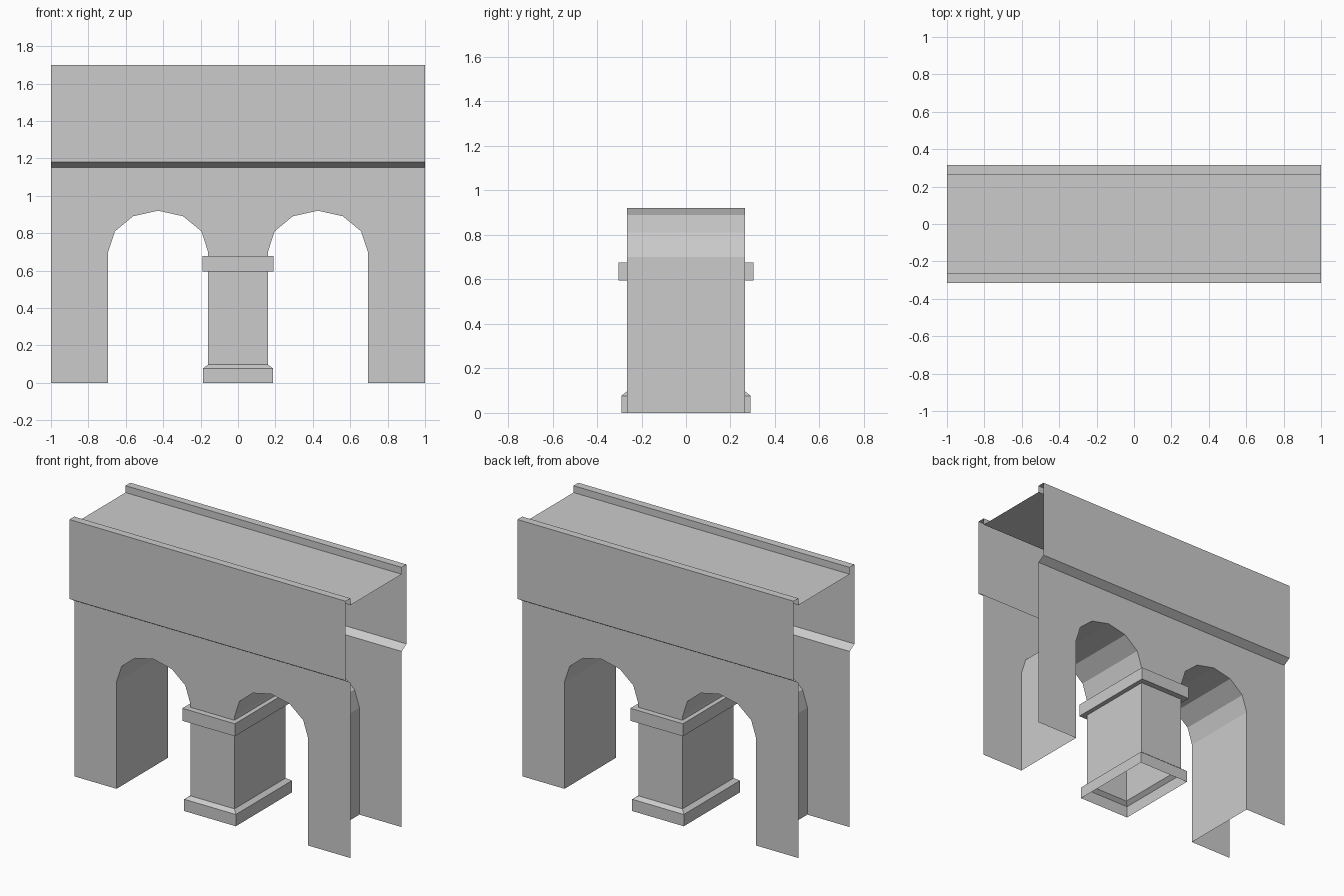
import bpy
from math import cos, sin, pi
from mathutils import Vector

cube = bpy.data.objects.get("Cube")
if cube:
    bpy.data.objects.remove(cube, do_unlink=True)

stone = bpy.data.materials.new("grey_stone")
stone.use_nodes = True
GREY = (0.6, 0.6, 0.6, 1)
stone.diffuse_color = GREY
stone.node_tree.nodes["Principled BSDF"].inputs["Base Color"].default_value = GREY

LENGTH = 1.0        # half length
DEPTH = 0.265       # half depth of the lower walls
OUTER = 0.315       # half depth of the upper walls
WALL_TOP = 1.15
TOP = 1.70
DECK = 1.655
SHAFT_FOOT = 0.097  # underside of the pier shaft
ARCH_X, ARCH_RX, ARCH_RZ, SPRING = 0.427, 0.267, 0.22, 0.70


def add_mesh(name, verts, faces):
    mesh = bpy.data.meshes.new(name)
    mesh.from_pydata([tuple(v) for v in verts], [], faces)
    mesh.materials.append(stone)
    mesh.update()
    obj = bpy.data.objects.new(name, mesh)
    bpy.context.collection.objects.link(obj)
    return obj


def sweep(name, path, vector):
    """Open sheet made by moving a path along a vector."""
    n = len(path)
    verts = [Vector(p) for p in path] + [Vector(p) + Vector(vector) for p in path]
    faces = [(i, i + n, i + n + 1, i + 1) for i in range(n - 1)]
    return add_mesh(name, verts, faces)


def moulding(name, rings):
    """Rectangular band: each ring is (half width, half depth, height)."""
    corners = [(-1, -1), (1, -1), (1, 1), (-1, 1)]
    verts = [(sx * w, sy * d, z) for w, d, z in rings for sx, sy in corners]
    faces = [(4 * r + i, 4 * r + (i + 1) % 4,
              4 * r + 4 + (i + 1) % 4, 4 * r + 4 + i)
             for r in range(len(rings) - 1) for i in range(4)]
    return add_mesh(name, verts, faces)


def arch_outline(side):
    """Points of one opening from -x to +x, as (x, z)."""
    cx = side * ARCH_X
    curve = [(cx - ARCH_RX * cos(pi * i / 6), SPRING + ARCH_RZ * sin(pi * i / 6))
             for i in range(7)]
    feet = (0, SHAFT_FOOT) if side < 0 else (SHAFT_FOOT, 0)
    return [(cx - ARCH_RX, feet[0])] + curve + [(cx + ARCH_RX, feet[1])]


# Arch soffits with their jambs
arches = {"right": arch_outline(-1), "left": arch_outline(1)}
for label, outline in arches.items():
    sweep(label + "_arch_soffit", [(x, -DEPTH, z) for x, z in outline],
          (0, 2 * DEPTH, 0))

# Front and back walls with the two openings
wall = [(LENGTH, 0), (LENGTH, WALL_TOP), (-LENGTH, WALL_TOP), (-LENGTH, 0)]
wall += arches["right"] + arches["left"]
order = list(range(len(wall)))
add_mesh("front_wall", [(x, -DEPTH, z) for x, z in wall], [order])
add_mesh("back_wall", [(x, DEPTH, z) for x, z in wall], [order[::-1]])

# Upper walls, sloped ledges, kerbs and deck in one section
half = [(DEPTH, WALL_TOP), (OUTER, WALL_TOP + 0.03), (OUTER, TOP),
        (DEPTH, TOP), (DEPTH, DECK)]
section = [(-y, z) for y, z in half] + half[::-1]
sweep("bridge_deck", [(-LENGTH, y, z) for y, z in section], (2 * LENGTH, 0, 0))

# Pier mouldings
PIER = ARCH_X - ARCH_RX
moulding("pier_collar", [(PIER, DEPTH, 0.595), (0.19, 0.304, 0.595),
                         (0.19, 0.304, 0.677), (PIER, DEPTH, 0.677)])
moulding("pier_base", [(0.187, 0.29, 0), (0.187, 0.29, 0.077),
                       (PIER, DEPTH, SHAFT_FOOT)])
